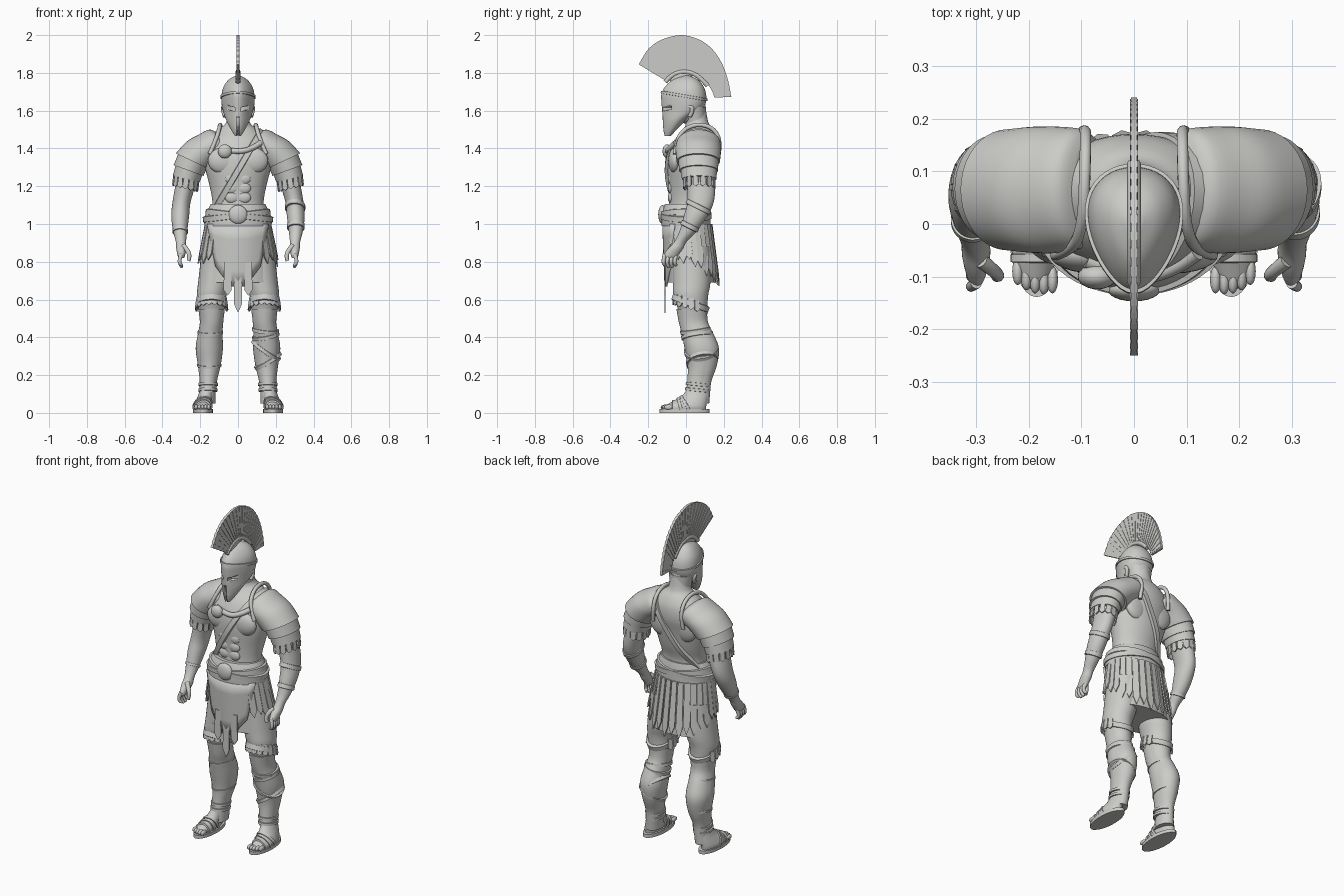
import bpy, bmesh, math
from math import sin, cos, pi, radians
from mathutils import Vector as V
from mathutils.bvhtree import BVHTree

old = bpy.data.objects.get("Cube")
if old:
    bpy.data.objects.remove(old, do_unlink=True)

stone = bpy.data.materials.new("pale_stone_grey")
stone.diffuse_color = (0.6, 0.6, 0.58, 1)
stone.use_nodes = True
stone.node_tree.nodes["Principled BSDF"].inputs["Base Color"].default_value = (0.6, 0.6, 0.58, 1)


def finish(bm, name, angle=40):
    bmesh.ops.recalc_face_normals(bm, faces=bm.faces)
    me = bpy.data.meshes.new(name)
    bm.to_mesh(me)
    bm.free()
    me.materials.append(stone)
    for p in me.polygons:
        p.use_smooth = True
    me.set_sharp_from_angle(angle=radians(angle))
    ob = bpy.data.objects.new(name, me)
    bpy.context.collection.objects.link(ob)
    return ob


def spline(a, b, c, d, t):
    return 0.5 * (2*b + (c-a)*t + (2*a-5*b+4*c-d)*t*t + (3*b-a-3*c+d)*t**3)


def smooth_path(pts, sub):
    """Points resampled along a smooth path."""
    dense = []
    for i in range(len(pts) - 1):
        four = [pts[max(0, min(len(pts) - 1, i + k))] for k in (-1, 0, 1, 2)]
        dense += [[spline(*q, s / sub) for q in zip(*four)] for s in range(sub)]
    return dense + [pts[-1]]


def loft(name, rings, side=1, nose=0, n=32, sub=4):
    """Rings are (x, y, z, rx, ry, tilt degrees); nose narrows the front."""
    bm = bmesh.new()
    loops = []
    for x, y, z, rx, ry, t in smooth_path([tuple(r) + (0,) * (6 - len(r)) for r in rings], sub):
        loop = []
        for k in range(n):
            a = 2 * pi * k / n
            u = rx * sin(a) * (1 - nose * cos(a))
            lean = radians(t)
            loop.append(bm.verts.new((side * (x + u * cos(lean)), y - ry * cos(a), z + u * sin(lean))))
        loops.append(loop)
    for p, q in zip(loops, loops[1:]):
        for k in range(n):
            bm.faces.new((p[k], p[(k+1) % n], q[(k+1) % n], q[k]))
    bm.faces.new(loops[0])
    bm.faces.new(loops[-1])
    return finish(bm, name)


def blob(name, centre, size):
    bm = bmesh.new()
    bmesh.ops.create_uvsphere(bm, u_segments=24, v_segments=14, radius=1)
    bmesh.ops.scale(bm, vec=size, verts=bm.verts)
    bmesh.ops.translate(bm, vec=centre, verts=bm.verts)
    return finish(bm, name)


def tube(name, pts, r, taper=1.0):
    cu = bpy.data.curves.new(name, "CURVE")
    cu.dimensions = "3D"
    cu.bevel_depth, cu.bevel_resolution, cu.use_fill_caps = r, 3, True
    sp = cu.splines.new("NURBS")
    sp.points.add(len(pts) - 1)
    for i, p in enumerate(pts):
        sp.points[i].co = (*p, 1)
        sp.points[i].radius = 1 + (taper - 1) * i / (len(pts) - 1)
    sp.use_endpoint_u, sp.order_u, sp.resolution_u = True, 3, 8
    cu.materials.append(stone)
    ob = bpy.data.objects.new(name, cu)
    bpy.context.collection.objects.link(ob)


def wrap(name, target, centre, normal, width, thick=0.008, n=56):
    """A strap hugging the target where a plane cuts it."""
    bpy.context.view_layer.update()
    tree = BVHTree.FromObject(target, bpy.context.evaluated_depsgraph_get())
    c, nv = V(centre), V(normal).normalized()
    u = nv.orthogonal().normalized()
    v = nv.cross(u)
    bm = bmesh.new()
    rows = []
    for k in range(n):
        d = u * cos(2 * pi * k / n) + v * sin(2 * pi * k / n)
        p = tree.ray_cast(c + d * 0.7, -d)[0] or c
        rows.append([bm.verts.new(p + d * e + nv * w * width / 2)
                     for e, w in ((-.006, -1), (thick, -.8), (thick, .8), (-.006, 1))])
    for p, q in zip(rows, rows[1:] + rows[:1]):
        for j in range(4):
            bm.faces.new((p[j], p[(j+1) % 4], q[(j+1) % 4], q[j]))
    finish(bm, name)


def strip(bm, top, end, out, w, thick=0.007):
    """A hanging leather strip with a pointed end."""
    top, end, out = V(top), V(end), V(out).normalized()
    across = (end - top).cross(out).normalized()
    shape = ((-.8, 0), (.8, 0), (1, .82), (0, 1), (-1, .82))
    back = [bm.verts.new(top.lerp(end, b) + across * a * w) for a, b in shape]
    front = [bm.verts.new(p.co + out * thick) for p in back]
    bm.faces.new(back)
    bm.faces.new(front)
    for i in range(5):
        j = (i + 1) % 5
        bm.faces.new((back[i], back[j], front[j], front[i]))


# Torso and neck
torso = loft("torso", [(0, .02, .93, .16, .11), (0, .01, 1.05, .142, .105), (0, .01, 1.12, .136, .1),
                       (0, .02, 1.2, .15, .112), (0, .027, 1.3, .175, .125), (0, .04, 1.38, .185, .13),
                       (0, .055, 1.45, .155, .112), (0, .065, 1.5, .105, .08), (0, .058, 1.54, .062, .06),
                       (0, .04, 1.64, .055, .06)], n=48)
for s in (1, -1):
    blob("chest_muscle", (s * .075, -.058, 1.335), (.085, .036, .07))
    blob("shoulder_blade", (s * .08, .118, 1.35), (.08, .034, .1))
    for z in (1.14, 1.19, 1.24):
        blob("stomach_muscle", (s * .032, -.08, z), (.036, .016, .03))
wrap("baldric", torso, (-.02, .02, 1.25), (.34, 0, -.2), .035, .016)
blob("cloak_brooch", (-.07, -.1, 1.385), (.037, .024, .037))
tube("collar_roll", [(-.09, -.07, 1.395), (0, -.105, 1.38), (.08, -.085, 1.4), (.12, -.055, 1.43)], .015)

# Belt
belt = loft("belt", [(0, .0, .99, .178, .13), (0, 0, 1.03, .178, .13), (0, 0, 1.07, .162, .125),
                     (0, .003, 1.105, .145, .115)], n=48)
for k in (-1, 1):
    wrap("sash_fold", belt, (0, 0, 1.045), (k * .12, 0, 1), .035, .007)
blob("belt_boss", (0, -.125, 1.05), (.05, .022, .05))

# Skirt, apron and hanging strips
skirt = loft("skirt", [(0, .01, 1.03, .16, .115), (0, .02, .9, .185, .12), (0, .03, .69, .208, .13)], n=48)
bm = bmesh.new()
for k in range(22):
    a = radians(48 + k * 264 / 21)
    low = .79 - .12 * max(0, -cos(a)) + .02 * (k % 2)
    d = V((sin(a), -cos(a), 0))
    strip(bm, (d.x * .168, .01 + d.y * .122, 1.0), (d.x * .208, .03 + d.y * .142, low), d, .019)
finish(bm, "skirt_strips", 30)
bm = bmesh.new()
grid = []
for i in range(13):
    u = i / 6 - 1
    low = .67 + .16 * max(0, abs(u) - .34)
    col = []
    for t in (0, .25, .5, .75, 1):
        x = u * (.165 - .045 * t)
        col.append(bm.verts.new((x, -.126 + .012 * t + 2.2 * x * x, 1.0 + (low - 1.0) * t)))
    grid.append(col)
for p, q in zip(grid, grid[1:]):
    for j in range(4):
        bm.faces.new((p[j], q[j], q[j+1], p[j+1]))
apron = finish(bm, "front_apron")
apron.modifiers.new("thickness", "SOLIDIFY").thickness = .012
bm = bmesh.new()
for x, low in ((0, .53), (-.055, .62), (.055, .62)):
    strip(bm, (x, -.108, .8), (x, -.108, low), (0, -1, 0), .022)
finish(bm, "apron_tails", 30)

# Legs, greaves and sandals
leg_rings = [(.1, .03, .88, .09, .1), (.125, .03, .7, .085, .1), (.14, .025, .62, .078, .092),
             (.14, .035, .55, .068, .078), (.14, .043, .48, .06, .073), (.147, .065, .42, .063, .08),
             (.152, .088, .34, .07, .087), (.152, .09, .25, .058, .073), (.157, .075, .17, .044, .06),
             (.16, .068, .11, .042, .06), (.165, .06, .05, .045, .063)]
for s in (1, -1):
    leg = loft("leg", leg_rings, s)
    wrap("knee_band", leg, (s * .14, .025, .58), (0, .36, 1), .035, .009)
    bm = bmesh.new()
    for k in range(12):
        a = radians(-110 + k * 20)
        d = V((sin(a), -cos(a), 0))
        p = V((s * .14 + d.x * .073, .027 + d.y * .084, .59 - .3 * d.y * .09))
        strip(bm, p + V((0, 0, .018)), p + d * .009 - V((0, 0, .045)), d, .015)
    finish(bm, "knee_fringe", 30)
    greave = loft("greave", [(x, y - .008, z, rx + .002, ry) for x, y, z, rx, ry in leg_rings[3:10]], s)
    blob("knee_cap", (s * .14, -.012, .5), (.045, .026, .055))
    if s == 1:
        for z, lean in ((.44, .1), (.41, -.2), (.33, .7), (.27, -.6)):
            wrap("shin_wrap", greave, (s * .15, .075, z), (lean, -.15, 1), .022, .007)
    else:
        for z in (.43, .25):
            wrap("greave_strap", greave, (s * .15, .075, z), (0, -.15, 1), .014, .004)
    for z in (.12, .15):
        wrap("ankle_strap", greave, (s * .158, .07, z), (0, .1, 1), .018, .007)
    foot = loft("foot", [(.188, -.01, .018, .046, .115), (.188, -.005, .035, .048, .112), (.182, .02, .06, .044, .092),
                         (.172, .048, .09, .04, .07), (.163, .063, .13, .036, .055)], s)
    loft("sandal_sole", [(.185, -.007, 0, .053, .132), (.185, -.007, .02, .053, .132)], s, sub=1)
    for k in range(5):
        blob("toe", (s * (.155 + k * .0165), (-.106, -.108, -.106, -.1, -.09)[k], .03), (.0105, .026, .014))
    for y, lean in ((-.065, 0), (-.03, .3), (.005, .6)):
        wrap("sandal_strap", foot, (s * .182, y, .035), (0, 1, lean), .018, .005)

# Arms, hands and shoulder armour
for s in (1, -1):
    arm = loft("arm", [(.22, .07, 1.38, .07, .085), (.27, .08, 1.23, .056, .075), (.298, .078, 1.12, .048, .07),
                       (.306, .05, 1.04, .047, .062), (.306, .01, .96, .037, .045), (.302, -.03, .905, .027, .033),
                       (.3, -.055, .87, .027, .04), (.3, -.08, .835, .02, .04), (.3, -.085, .82, .014, .035)], s)
    for k in range(4):
        y = -.112 + k * .02
        tube("finger", [(s * .3, y, .84), (s * .312, y - .008, .81), (s * .306, y - .006, .785),
                        (s * .296, y, .765 + .012 * abs(k - 1.5))], .0115, .7)
    tube("thumb", [(s * .29, -.07, .885), (s * .265, -.09, .86), (s * .255, -.1, .825), (s * .262, -.1, .805)], .014, .7)
    if s == 1:
        for z in (.985, 1.09):
            wrap("bracer_band", arm, (.305, .02 + (z - .97) * .4, z), (0, .5, 1), .028, .006)
    else:
        wrap("wrist_band", arm, (-.305, .01, .96), (0, .5, 1), .015, .005)
    loft("shoulder_plate", [(.082, .068, 1.43, .058, .1, 62), (.105, .067, 1.432, .082, .114, 56),
                            (.145, .065, 1.41, .09, .12, 43), (.19, .065, 1.383, .097, .12, 34),
                            (.24, .065, 1.332, .099, .115, 25)], s, n=40)
    loft("arm_plate_upper", [(.235, .065, 1.345, .086, .107, 25), (.262, .067, 1.283, .084, .103, 20)], s, sub=1, n=40)
    loft("arm_plate_lower", [(.255, .068, 1.3, .076, .096, 20), (.274, .07, 1.238, .073, .092, 14)], s, sub=1, n=40)
    bm = bmesh.new()
    for k in range(14):
        a = 2 * pi * k / 14
        d = V((s * sin(a), -cos(a), 0))
        p = V((s * .274 + d.x * .061, .07 + d.y * .08, 1.245 + .016 * sin(a)))
        strip(bm, p, p + V((s * .006, 0, -.06)), d, .015)
    finish(bm, "arm_fringe", 30)
    tube("plate_rim", [(s * .15, -.058, 1.37), (s * .115, -.05, 1.45), (s * .098, .0, 1.51), (s * .094, .075, 1.53),
                       (s * .092, .15, 1.505), (s * .092, .185, 1.43), (s * .1, .17, 1.35)], .011)

# Helmet with eye holes and face slit
blob("head", (0, .01, 1.63), (.07, .085, .1))
helmet = loft("helmet", [(0, -.098, 1.465, .014, .018), (0, -.085, 1.5, .036, .036), (0, -.06, 1.55, .06, .064),
                         (0, -.022, 1.6, .077, .104), (0, -.012, 1.645, .084, .118), (0, -.012, 1.69, .083, .118),
                         (0, -.008, 1.73, .072, .1), (0, -.003, 1.765, .046, .066), (0, 0, 1.785, .012, .018)],
              nose=.3, n=48)
bm = bmesh.new()
for x, z, w, h, roll in ((0, 1.505, .014, .12, 0), (.036, 1.612, .042, .02, .25), (-.036, 1.612, .042, .02, -.25)):
    made = bmesh.ops.create_cube(bm, size=1)["verts"]
    bmesh.ops.scale(bm, vec=(w, .075, h), verts=made)
    for v in made:
        v.co = V((v.co.x + x, v.co.y - .115, v.co.z + v.co.x * roll + z))
cutter = finish(bm, "face_opening_cutter")
cutter.hide_render = True
cutter.hide_viewport = True
cut = helmet.modifiers.new("face_openings", "BOOLEAN")
cut.object, cut.operation, cut.solver = cutter, "DIFFERENCE", "EXACT"
wrap("helmet_brow", helmet, (0, -.01, 1.678), (0, .17, 1), .016, .006)
loft("neck_guard", [(0, .055, 1.535, .06, .058), (0, .05, 1.56, .062, .056), (0, .045, 1.62, .073, .06)])
for s in (1, -1):
    tube("ear", [(s * .074, .01, 1.62), (s * .08, .03, 1.625), (s * .078, .035, 1.595), (s * .07, .02, 1.57)], .011)

# Crest fan made of alternating quills
inner = [(-.11, 1.76), (-.085, 1.79), (-.04, 1.812), (.0, 1.815), (.04, 1.805), (.08, 1.78), (.115, 1.74), (.14, 1.7), (.15, 1.67)]
outer = [(-.25, 1.845), (-.2, 1.925), (-.13, 1.975), (-.03, 2.0), (.06, 1.98), (.13, 1.935), (.185, 1.86), (.22, 1.77), (.24, 1.672)]
low_edge, high_edge = smooth_path(inner, 6), smooth_path(outer, 6)
bm = bmesh.new()
for k in range(48):
    h = .008 - .002 * (k % 2)
    quad = [low_edge[k], high_edge[k], high_edge[k + 1], low_edge[k + 1]]
    lo, hi = [[bm.verts.new((x, *p)) for p in quad] for x in (-h, h)]
    bm.faces.new(lo)
    bm.faces.new(hi)
    for i in range(4):
        j = (i + 1) % 4
        bm.faces.new((lo[i], lo[j], hi[j], hi[i]))
finish(bm, "crest_fan", 30)
tube("crest_holder", [(0, y, z - .008) for y, z in inner[:7]], .013)
loft("crest_post", [(0, -.04, 1.72, .018, .05), (0, -.02, 1.8, .01, .06)], sub=1)
